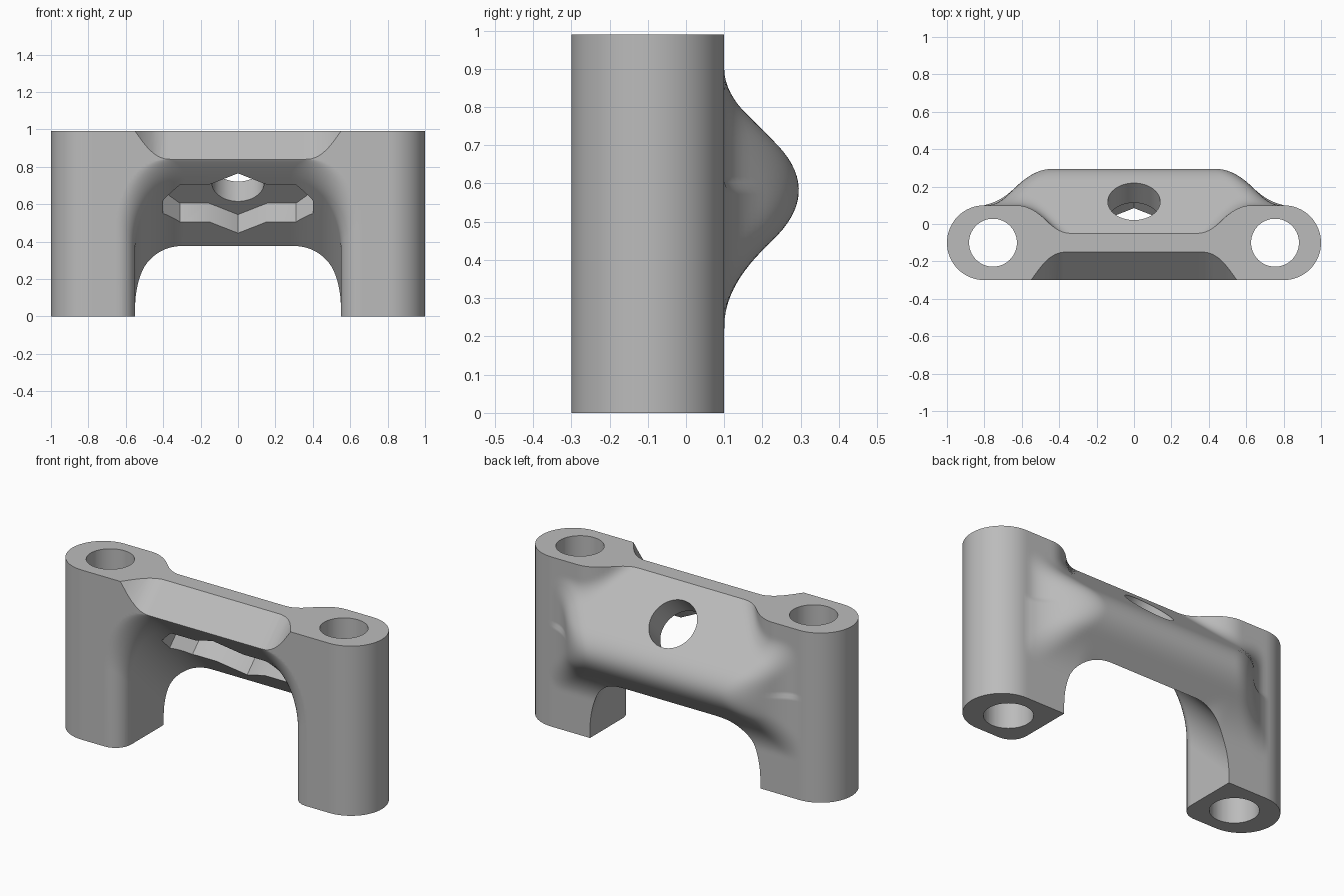
import bpy, bmesh
from math import sin, cos, pi, sqrt, radians

cube = bpy.data.objects.get("Cube")
if cube:
    bpy.data.objects.remove(cube, do_unlink=True)

R2 = sqrt(2)
H = 0.99

grey = bpy.data.materials.new("light grey")
grey.use_nodes = True
color = (0.5, 0.5, 0.5, 1)
grey.diffuse_color = color
grey.node_tree.nodes["Principled BSDF"].inputs["Base Color"].default_value = color


def smin(a, b, k):
    h = max(k - abs(a - b), 0) / k
    return min(a, b) - h * h * k / 4


def smax(a, b, k):
    return -smin(-a, -b, k)


def finish(name, bm):
    bmesh.ops.recalc_face_normals(bm, faces=bm.faces)
    mesh = bpy.data.meshes.new(name)
    bm.to_mesh(mesh)
    bm.free()
    mesh.materials.append(grey)
    obj = bpy.data.objects.new(name, mesh)
    bpy.context.collection.objects.link(obj)
    return obj


def loft(name, loops):
    """Closed solid through a row of matching loops."""
    bm = bmesh.new()
    rings = [[bm.verts.new(p) for p in loop] for loop in loops]
    n = len(rings[0])
    for a, b in zip(rings, rings[1:]):
        for i in range(n):
            j = (i + 1) % n
            bm.faces.new((a[i], a[j], b[j], b[i]))
    bm.faces.new(rings[0])
    bm.faces.new(rings[-1])
    return finish(name, bm)


def rod(name, loc, radius, length, tilt=0):
    bm = bmesh.new()
    bmesh.ops.create_cone(bm, cap_ends=True, segments=64, radius1=radius,
                          radius2=radius, depth=length)
    obj = finish(name, bm)
    obj.location = loc
    obj.rotation_euler.x = tilt
    return obj


def back(x, z):
    """Back surface: diagonal bar bulging out between the two posts."""
    x = abs(x)
    if x >= 0.8:
        return -0.1 + sqrt(max(0.04 - (x - 0.8) ** 2, 0))
    bar = smin(0.94 - z, z - 0.225, 0.25)
    bar = smin(bar, 0.83 - x, 0.1)
    post = smin(0.1, x - (0.45 if z > 0.6 else 0.3), 0.08)
    return smax(bar, post, 0.06 if z > 0.6 else 0.1)


def front(x):
    return -0.1 - sqrt(max(0.04 - max(abs(x) - 0.8, 0) ** 2, 0))


# Body: two rounded posts and the bar in one skin
ends = [0.8 + 0.2 * sin(i * pi / 32) for i in range(1, 17)]
xs = [-x for x in reversed(ends)] + [-0.8 + i * 0.02 for i in range(81)] + ends
zs = [H * i / 64 for i in range(65)]
bm = bmesh.new()
skins = [[[bm.verts.new((x, back(x, z) if side else front(x), z)) for z in zs]
          for x in xs] for side in (0, 1)]
for skin in skins:
    for a, b in zip(skin, skin[1:]):
        for j in range(len(zs) - 1):
            bm.faces.new((a[j], b[j], b[j + 1], a[j + 1]))
for row in (0, -1):
    for i in range(len(xs) - 1):
        bm.faces.new((skins[0][i][row], skins[0][i + 1][row],
                      skins[1][i + 1][row], skins[1][i][row]))
bmesh.ops.remove_doubles(bm, verts=bm.verts, dist=1e-5)
body = finish("bracket_body", bm)

cutters = []


# Arch under the bar: slopes back at 45 degrees, front rim flared
def arch_loop(y):
    flare_r = 0.1
    d = min(max(y + 0.3, 0), flare_r)
    flare = flare_r - sqrt(flare_r ** 2 - (flare_r - d) ** 2)
    width, top = 0.55 + flare, 0.53 - y + 0.1 * flare
    right = [(width - 0.27 + 0.27 * cos(a), top - 0.38 + 0.38 * sin(a))
             for a in (i * pi / 40 for i in range(21))]
    half = [(width, -0.8)] + right
    return [(x, y, z) for x, z in half] + [(-x, y, z) for x, z in reversed(half)]


levels = [-0.4] + [-0.3 + 0.1 * (1 - cos(i * pi / 20)) for i in range(11)] + [0, 0.2, 0.45]
cutters.append(loft("arch_cutter", [arch_loop(y) for y in levels]))


# Chamfer along the top front edge, fading out at the ends
def chamfer_loop(x):
    d = smin(0.15, 1.4 * (0.55 - abs(x)), 0.1)
    return [(x, -0.2 + d, H + 0.1), (x, -0.4, H - 0.1 - d), (x, -0.4, H + 0.1)]


cutters.append(loft("chamfer_cutter", [chamfer_loop(-0.57 + i * 0.03) for i in range(39)]))

# Nut slot: long pocket with a hexagonal middle, cut square to the slope
quarter = [(0.4, 0.05), (0.31, 0.14), (0.155, 0.14)]
upper = quarter + [(0, 0.226)] + [(-x, u) for x, u in reversed(quarter)]
outline = upper + [(-x, -u) for x, u in upper]
slot = [[(x, (s - u) / R2 - 0.34, (s + u) / R2 + 0.34) for x, u in outline]
        for s in (0.1, 0.515)]
cutters.append(loft("slot_cutter", slot))

# Tilted screw hole and the two vertical bores
cutters.append(rod("screw_cutter", (0, 0.02, 0.72), 0.14, 1, radians(-45)))
for side in (-1, 1):
    cutters.append(rod("bore_cutter", (side * 0.754, -0.1, 0.5), 0.128, 1.4))

bpy.context.view_layer.objects.active = body
for cutter in cutters:
    mod = body.modifiers.new("cut", "BOOLEAN")
    mod.operation = "DIFFERENCE"
    mod.solver = "EXACT"
    mod.object = cutter
    bpy.ops.object.modifier_apply(modifier=mod.name)
    bpy.data.objects.remove(cutter, do_unlink=True)

# Smooth shading with crisp edges
for obj in bpy.context.selected_objects:
    obj.select_set(False)
body.select_set(True)
bpy.ops.object.shade_smooth_by_angle(angle=radians(30))
weighted = body.modifiers.new("weighted_normals", "WEIGHTED_NORMAL")
weighted.keep_sharp = True
